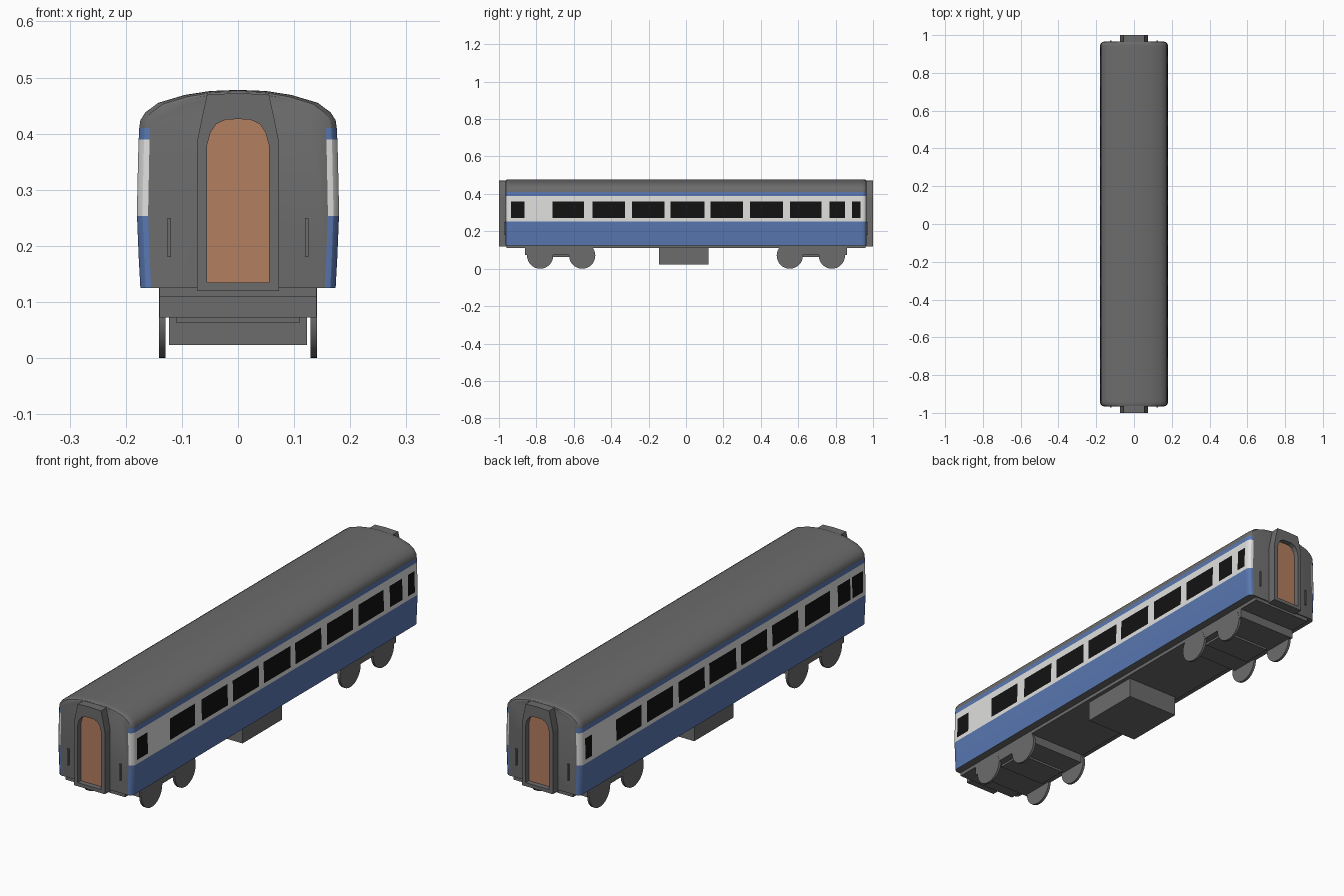
import bpy, bmesh, math
from mathutils import Matrix

cube = bpy.data.objects.get("Cube")
if cube:
    bpy.data.objects.remove(cube)


def material(name, rgb):
    m = bpy.data.materials.new(name)
    m.use_nodes = True
    m.diffuse_color = (*rgb, 1)
    m.node_tree.nodes["Principled BSDF"].inputs["Base Color"].default_value = (*rgb, 1)
    return m


grey = material("grey paint", (0.15, 0.15, 0.15))
blue = material("blue paint", (0.10, 0.185, 0.44))
white = material("off white paint", (0.74, 0.74, 0.73))
black = material("dark glass", (0.006, 0.006, 0.006))
brown = material("brown door", (0.45, 0.21, 0.115))


def finish(name, bm, mats, smooth=False):
    bmesh.ops.recalc_face_normals(bm, faces=bm.faces)
    mesh = bpy.data.meshes.new(name)
    bm.to_mesh(mesh)
    bm.free()
    for m in mats:
        mesh.materials.append(m)
    ob = bpy.data.objects.new(name, mesh)
    bpy.context.collection.objects.link(ob)
    if smooth:
        bpy.ops.object.select_all(action='DESELECT')
        ob.select_set(True)
        bpy.context.view_layer.objects.active = ob
        bpy.ops.object.shade_smooth_by_angle(angle=math.radians(30))
    return ob


def box(name, low, high, mat=grey):
    bm = bmesh.new()
    bmesh.ops.create_cube(bm, size=1)
    for v in bm.verts:
        v.co = [(a + b) / 2 + c * (b - a) for a, b, c in zip(low, high, v.co)]
    return finish(name, bm, [mat])


# Body shell: half profile from sill to roof crown, mirrored, lofted along y
half = [(.174, .125), (.177, .18), (.18, .253), (.18, .27), (.178, .36), (.177, .39),
        (.176, .41), (.174, .424), (.165, .438), (.142, .455), (.095, .469), (.05, .476), (0, .478)]
profile = half + [(-x, z) for x, z in reversed(half[:-1])]

shared = [(-.935, -.863), (-.713, -.545), (-.5, -.325), (-.29, -.115), (-.082, .098),
          (.13, .305), (.343, .518), (.555, .725), (.888, .933)]
windows = {1: shared + [(.766, .85)], -1: shared + [(-.85, -.766)]}

# Rounded end corners: (y, inset) pairs along a quarter circle
r, y_end = .02, .965
corner = [(y_end - r + r * math.sin(a), r - r * math.cos(a))
          for a in (math.radians(30 * i) for i in range(4))]
stations = [(y * s, inset) for s in (1, -1) for y, inset in corner]
stations += [(y, 0) for y in {e for side in windows.values() for w in side for e in w}]
stations.sort()

bm = bmesh.new()
rings = []
for y, inset in stations:
    ring = []
    for x, z in profile:
        if z > .41:
            z = .41 + (z - .41) * (1 - inset * 5)
        ring.append(bm.verts.new((x * (1 - inset / .18), y, z)))
    rings.append(ring)

n = len(profile)
for a, b in zip(rings, rings[1:]):
    for i in range(n):
        j = (i + 1) % n
        f = bm.faces.new((a[i], a[j], b[j], b[i]))
        c = f.calc_center_median()
        side = 1 if c.x > 0 else -1
        if c.z > .41 or i == n - 1:
            f.material_index = 0
        elif c.z < .253 or c.z > .39:
            f.material_index = 1
        elif .27 < c.z < .36 and any(lo < c.y < hi for lo, hi in windows[side]):
            f.material_index = 3
        else:
            f.material_index = 2
for ring in (rings[0], rings[-1]):
    bm.faces.new(ring)
finish("carriage_body", bm, [grey, blue, white, black], smooth=True)

# Gangway surround with a recessed arched door at each end
outer_half = [(.073, .12), (.073, .385), (.064, .43), (.055, .47), (.028, .471), (0, .472)]
inner_half = [(.055, .135), (.055, .38), (.049, .402), (.039, .417), (.022, .425), (0, .426)]


def mirrored(points):
    return points + [(-x, z) for x, z in reversed(points[:-1])]


def gangway(name, s):
    bm = bmesh.new()

    def loop(points, y):
        return [bm.verts.new((x, s * y, z)) for x, z in mirrored(points)]

    loops = [loop(outer_half, .95), loop(outer_half, 1.0),
             loop(inner_half, 1.0), loop(inner_half, .978)]
    for a, b in zip(loops, loops[1:]):
        for i in range(len(a)):
            j = (i + 1) % len(a)
            bm.faces.new((a[i], a[j], b[j], b[i]))
    bm.faces.new(loops[0])
    bm.faces.new(loops[-1]).material_index = 1
    finish(name, bm, [grey, brown])


for end, s in (("front", -1), ("back", 1)):
    gangway(end + "_gangway", s)
    # Grab rails beside the gangway
    for side, t in (("left", 1), ("right", -1)):
        xs = sorted((t * .119, t * .126))
        ys = sorted((s * .96, s * .972))
        box(f"{end}_{side}_grab_rail", (xs[0], ys[0], .18), (xs[1], ys[1], .25))

# Underframe and equipment box
box("underframe", (-.14, -.96, .11), (.14, .96, .128))
box("equipment_box", (-.123, -.145, .023), (.123, .12, .115))

# Bogies: frame, lower beam and four thin wheels each
for end, s in (("front", -1), ("back", 1)):
    ys = sorted((s * .50, s * .862))
    box(end + "_bogie_frame", (-.14, ys[0], .072), (.14, ys[1], .115))
    ys = sorted((s * .60, s * .73))
    box(end + "_bogie_beam", (-.11, ys[0], .063), (.11, ys[1], .074))
    for k, y in enumerate((.555, .78)):
        for side, t in (("left", 1), ("right", -1)):
            bm = bmesh.new()
            place = Matrix.Translation((t * .135, s * y, .07)) @ Matrix.Rotation(math.pi / 2, 4, 'Y')
            bmesh.ops.create_cone(bm, cap_ends=True, segments=32, radius1=.07, radius2=.07,
                                  depth=.011, matrix=place)
            finish(f"{end}_{side}_wheel_{k + 1}", bm, [grey], smooth=True)
